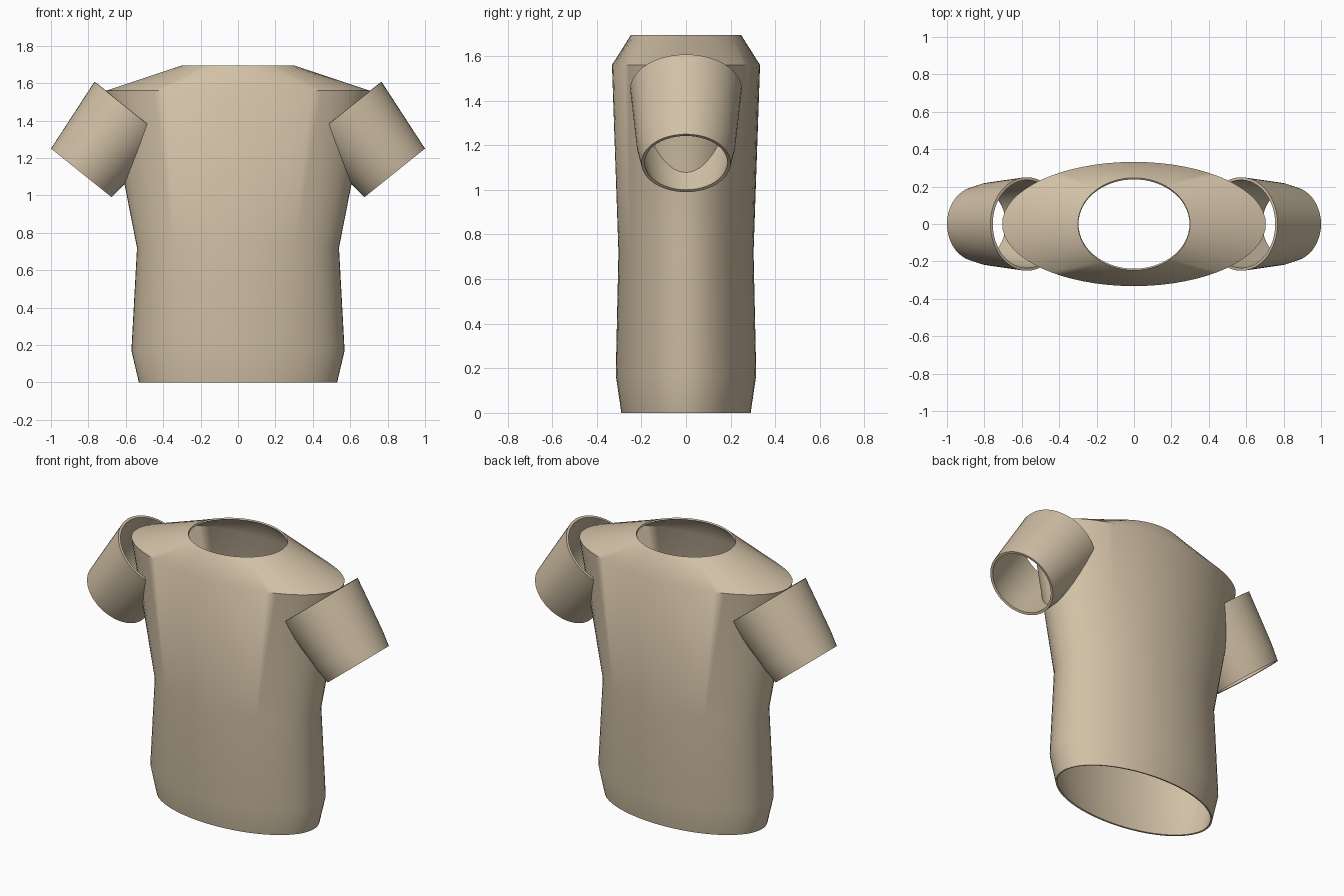
import bpy, bmesh, math
from mathutils import Matrix, Vector

cube = bpy.data.objects.get("Cube")
if cube:
    bpy.data.objects.remove(cube, do_unlink=True)

fabric = bpy.data.materials.new("beige_fabric")
fabric.use_nodes = True
colour = (0.64, 0.53, 0.38, 1)
fabric.diffuse_color = colour
bsdf = fabric.node_tree.nodes["Principled BSDF"]
bsdf.inputs["Base Color"].default_value = colour
bsdf.inputs["Roughness"].default_value = 0.8


def tube(name, rings, sides, wall, matrix=Matrix()):
    """Open tube lofted through elliptical rings (height, x radius, y radius)."""
    bm = bmesh.new()
    loops = []
    for z, rx, ry in rings:
        angles = [2 * math.pi * i / sides for i in range(sides)]
        loops.append([bm.verts.new((rx * math.cos(a), ry * math.sin(a), z)) for a in angles])
    for low, high in zip(loops, loops[1:]):
        for i in range(sides):
            j = (i + 1) % sides
            bm.faces.new((low[i], low[j], high[j], high[i]))
    bm.transform(matrix)
    bmesh.ops.recalc_face_normals(bm, faces=bm.faces)
    mesh = bpy.data.meshes.new(name)
    bm.to_mesh(mesh)
    bm.free()
    mesh.materials.append(fabric)
    obj = bpy.data.objects.new(name, mesh)
    bpy.context.collection.objects.link(obj)
    solid = obj.modifiers.new("cloth_thickness", 'SOLIDIFY')
    solid.thickness = wall
    solid.offset = -1
    bpy.ops.object.select_all(action='DESELECT')
    obj.select_set(True)
    bpy.context.view_layer.objects.active = obj
    bpy.ops.object.modifier_apply(modifier=solid.name)
    bpy.ops.object.shade_smooth_by_angle(angle=math.radians(50))
    return obj


# Torso: hem, waist, shoulder line and open neck
tube("shirt_body", [(0, 0.53, 0.29), (0.17, 0.57, 0.315), (0.72, 0.54, 0.303),
                    (1.56, 0.705, 0.332), (1.695, 0.30, 0.247)], 64, 0.01)

# Short sleeves: tapered open tubes from cuff up into the shoulder
for side, label in ((1, "left"), (-1, "right")):
    cuff = Vector((side * 0.8375, 0, 1.12))
    shoulder = Vector((side * 0.5725, 0, 1.451))
    axis = shoulder - cuff
    turn = Matrix.Rotation(math.atan2(axis.x, axis.z), 4, 'Y')
    tube(label + "_sleeve", [(0, 0.208, 0.2), (0.1, 0.218, 0.221), (axis.length, 0.25, 0.25)],
         48, 0.015, Matrix.Translation(cuff) @ turn)
